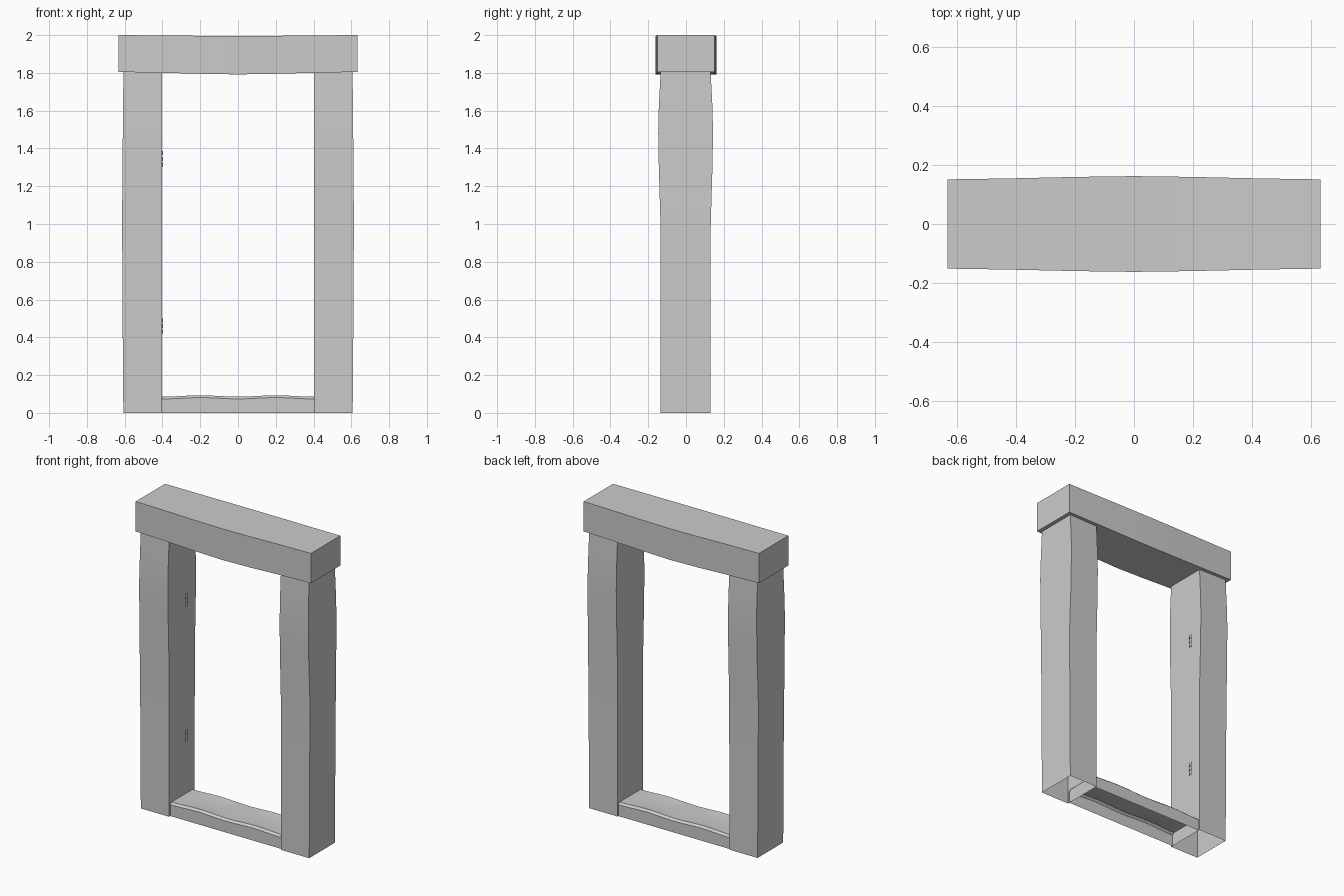
import bpy, bmesh, math

if "Cube" in bpy.data.objects:
    bpy.data.objects.remove(bpy.data.objects["Cube"])


def loft(name, rings, cap_ends):
    """Skin a list of equal-length point loops into one object."""
    bm = bmesh.new()
    loops = [[bm.verts.new(p) for p in ring] for ring in rings]
    n = len(loops[0])
    for a, b in zip(loops, loops[1:]):
        for i in range(n):
            j = (i + 1) % n
            bm.faces.new((a[i], a[j], b[j], b[i]))
    if cap_ends:
        bm.faces.new(loops[0][::-1])
        bm.faces.new(loops[-1])
    bmesh.ops.recalc_face_normals(bm, faces=bm.faces[:])
    return finish(name, bm)


def finish(name, bm):
    mesh = bpy.data.meshes.new(name)
    bm.to_mesh(mesh)
    bm.free()
    obj = bpy.data.objects.new(name, mesh)
    bpy.context.collection.objects.link(obj)
    bpy.ops.object.select_all(action='DESELECT')
    obj.select_set(True)
    bpy.context.view_layer.objects.active = obj
    bpy.ops.object.shade_smooth_by_angle(angle=math.radians(30))
    return obj


# Posts: hollow, open underneath, gently swollen (z, outer x, half depth)
post_profile = [(0, .607, .132), (.35, .610, .132), (.65, .611, .132),
                (1.0, .614, .133), (1.3, .611, .142), (1.48, .610, .145),
                (1.62, .608, .142), (1.81, .607, .132)]
for side, name in ((-1, "left_post"), (1, "right_post")):
    rings = []
    for z, outer, d in post_profile:
        rings.append([(side * outer, -d - .002, z), (side * .403, -d - .002, z),
                      (side * .403, d - .002, z), (side * outer, d - .002, z)])
    post = loft(name, rings, False)
    # flip so the open shell faces outward
    bm = bmesh.new()
    bm.from_mesh(post.data)
    face = max(bm.faces, key=lambda f: abs(f.calc_center_median().x))
    if face.normal.x * side < 0:
        bmesh.ops.reverse_faces(bm, faces=bm.faces[:])
    bm.to_mesh(post.data)
    bm.free()

# Lintel: bulging at the middle and sagging slightly
rings = []
for x, s in ((-.632, 0), (-.42, .3), (-.2, .75), (0, 1), (.2, .75), (.42, .3), (.632, 0)):
    d, lo, hi = .151 + .011 * s, 1.805 - .013 * s, 2 - .005 * s
    rings.append([(x, -d, lo), (x, d, lo), (x, d, hi), (x, -d, hi)])
loft("lintel", rings, True)

# Threshold: open-bottomed channel with chamfered, worn top edges
bm = bmesh.new()
rows = []
for i in range(17):
    x = -.405 + .81 * i / 16
    w = .007 * max(0, math.sin(2 * math.pi * abs(x) / .8)) ** 2
    section = [(-.122, 0), (-.122, .074 + w), (-.108, .086 + w), (-.07, .086),
               (.07, .086), (.108, .086 + w), (.122, .074 + w), (.122, 0)]
    rows.append([bm.verts.new((x, y, z)) for y, z in section])
for a, b in zip(rows, rows[1:]):
    for i in range(7):
        bm.faces.new((a[i], b[i], b[i + 1], a[i + 1]))
finish("threshold", bm)

# Hinges: three small knuckles each, on the inner face of the left post
for z0, name in ((.46, "lower_hinge"), (1.345, "upper_hinge")):
    bm = bmesh.new()
    for k in (-1, 0, 1):
        made = bmesh.ops.create_cone(bm, cap_ends=True, segments=12,
                                     radius1=.013, radius2=.013, depth=.022)
        bmesh.ops.translate(bm, verts=made["verts"],
                            vec=(-.410, .045, z0 + k * .03))
    finish(name, bm)
